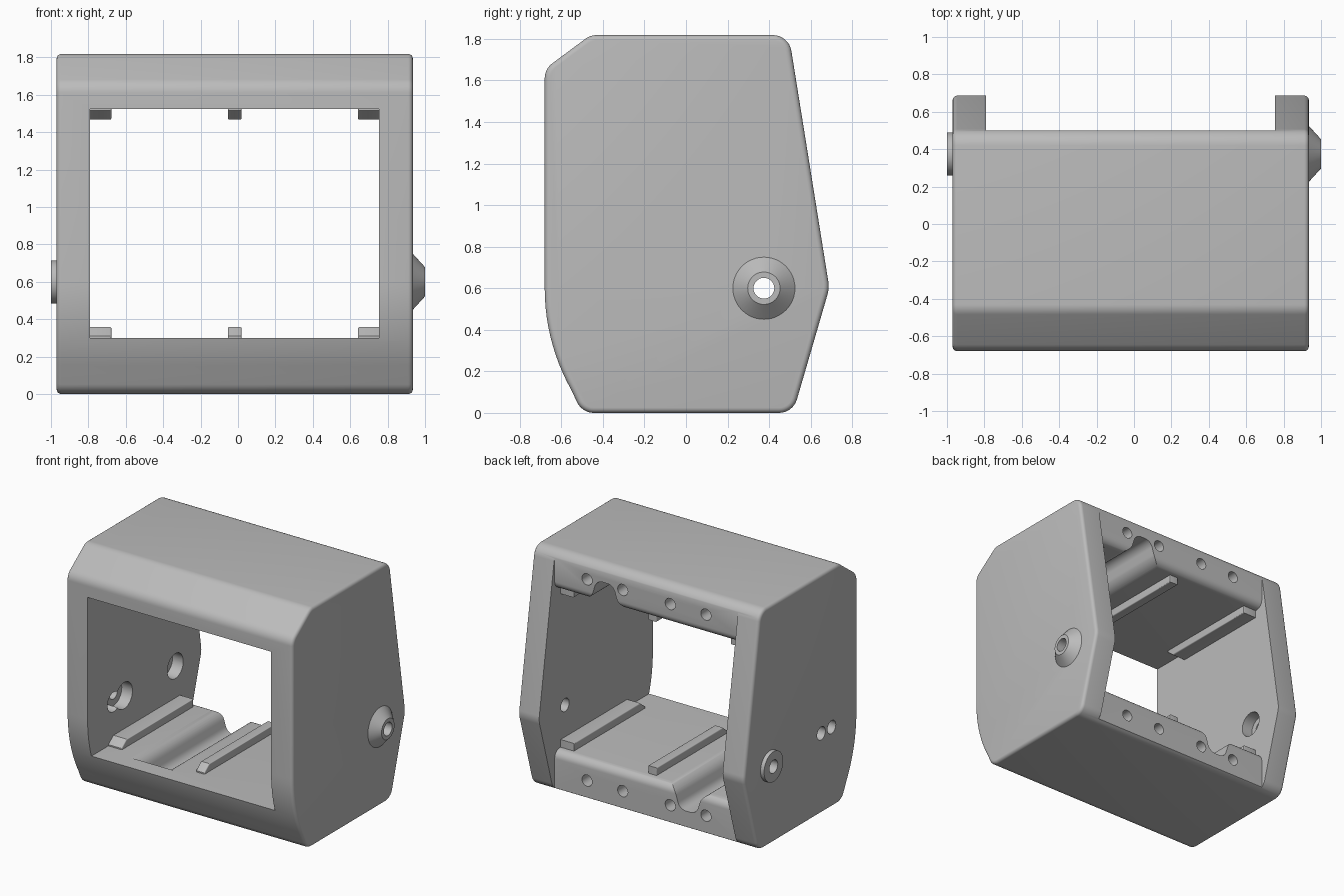
import bpy, bmesh, math
from mathutils import Vector, Matrix

if "Cube" in bpy.data.objects:
    bpy.data.objects.remove(bpy.data.objects["Cube"])

grey = bpy.data.materials.new("plain grey")
grey.use_nodes = True
grey.diffuse_color = (0.5, 0.5, 0.5, 1)
grey.node_tree.nodes["Principled BSDF"].inputs["Base Color"].default_value = (0.5, 0.5, 0.5, 1)

MID = -0.0175                   # middle of the housing in x
LEFT, RIGHT = 0.755, -0.79      # inner wall faces
FLOOR, CEIL = 0.3, 1.525
AXLE = (0.375, 0.6)             # pivot position in y, z


def rounded(points, steps=8):
    """Polygon from (u, v, radius) corners, each replaced by an arc."""
    out = []
    n = len(points)
    for i, (u, v, r) in enumerate(points):
        p = Vector((u, v))
        if r == 0:
            out.append(p)
            continue
        a = (Vector(points[i - 1][:2]) - p).normalized()
        b = (Vector(points[(i + 1) % n][:2]) - p).normalized()
        half = a.angle(b) / 2
        centre = p + (a + b).normalized() * r / math.sin(half)
        start = p + a * r / math.tan(half) - centre
        end = p + b * r / math.tan(half) - centre
        turn = math.atan2(start.x * end.y - start.y * end.x, start.dot(end))
        for k in range(steps + 1):
            out.append(centre + Matrix.Rotation(turn * k / steps, 2) @ start)
    return out


def prism(name, outline, axis, lo, hi, bevel=0):
    """Extrude an outline along x (outline in y, z) or along y (outline in x, z)."""
    bm = bmesh.new()
    def place(p, d):
        return (d, p[0], p[1]) if axis == "x" else (p[0], d, p[1])
    rings = [[bm.verts.new(place(p, d)) for p in outline] for d in (lo, hi)]
    caps = [bm.faces.new(ring) for ring in rings]
    n = len(outline)
    for i in range(n):
        j = (i + 1) % n
        bm.faces.new((rings[0][i], rings[0][j], rings[1][j], rings[1][i]))
    bmesh.ops.recalc_face_normals(bm, faces=bm.faces)
    if bevel:
        edges = [e for f in caps for e in f.edges]
        bmesh.ops.bevel(bm, geom=edges, offset=bevel, segments=4, profile=0.5, affect="EDGES")
    return finish(name, bm)


def rod(name, axis, centre, lo, hi, r_lo, r_hi=None, sides=40):
    """Cylinder or cone along x or y."""
    bm = bmesh.new()
    bmesh.ops.create_cone(bm, cap_ends=True, segments=sides, radius1=r_lo,
                          radius2=r_lo if r_hi is None else r_hi, depth=hi - lo)
    mid = (lo + hi) / 2
    if axis == "x":
        m = Matrix.Translation((mid, *centre)) @ Matrix.Rotation(math.pi / 2, 4, "Y")
    else:
        m = Matrix.Translation((centre[0], mid, centre[1])) @ Matrix.Rotation(-math.pi / 2, 4, "X")
    bm.transform(m)
    return finish(name, bm)


def finish(name, bm):
    me = bpy.data.meshes.new(name)
    bm.to_mesh(me)
    bm.free()
    me.materials.append(grey)
    ob = bpy.data.objects.new(name, me)
    bpy.context.scene.collection.objects.link(ob)
    return ob


def cut(target, tool, keep=False):
    mod = target.modifiers.new("cut", "BOOLEAN")
    mod.operation, mod.solver, mod.object = "DIFFERENCE", "EXACT", tool
    dg = bpy.context.evaluated_depsgraph_get()
    new = bpy.data.meshes.new_from_object(target.evaluated_get(dg))
    target.modifiers.clear()
    target.data = new
    if not keep:
        bpy.data.objects.remove(tool)


# Housing: side profile with a curved lower front, extruded across
arc_r = 1.0
lower_front = []
for k in range(13):
    a = math.radians(32 * k / 12)
    lower_front.append((-0.68 + arc_r * (1 - math.cos(a)), 0.6 - arc_r * math.sin(a), 0))
y, z, _ = lower_front.pop()
corners = [(0.515, 0, 0.09), (0.69, 0.6, 0.15), (0.495, 1.818, 0.09), (-0.46, 1.818, 0.09),
           (-0.68, 1.655, 0.09)] + lower_front + [(-0.5, 0, 0.09)]
housing = prism("housing", rounded(corners), "x", -0.97, 0.935, 0.025)

# Window through the housing, with the rear edges of floor and roof rounded
window = rounded([(-1, FLOOR, 0), (0.5, FLOOR, 0.06), (0.5, -0.3, 0), (1, -0.3, 0),
                  (1, 2.2, 0), (0.5, 2.2, 0), (0.5, CEIL, 0.06), (-1, CEIL, 0)])
cut(housing, prism("window_cutter", window, "x", RIGHT, LEFT))

# Cable grooves: one in the floor, one in the roof
for side in (-1, 1):
    edge = FLOOR - 0.001 if side < 0 else CEIL + 0.001
    edge += 0.002 * -side
    half = [(0.07, 0.165, 0.07), (0.12, 0, 0.1), (0.4, 0, 0), (0.4, -0.2, 0)]
    shape = half + [(-u, d, r) for u, d, r in reversed(half)]
    shape = [(MID + side * 0.35 + u, edge + side * d, r) for u, d, r in shape]
    cut(housing, prism("groove_cutter", rounded(shape), "y", -0.5, 0.8))

# Screw holes in the rear faces of floor and roof
for height in (0.145, 1.675):
    for off in (-0.5, -0.2, 0.2, 0.5):
        cut(housing, rod("screw_cutter", "y", (MID + off, height), 0.25, 0.6, 0.043, sides=24))

# Pivot bosses on the two outer sides
left_boss = rod("left_boss", "x", AXLE, 0.93, 1.0, 0.155, 0.078, 48)
right_boss = rod("right_boss", "x", AXLE, -1.0, -0.96, 0.115, sides=48)

# Pivot bore through both walls and bosses
bore = rod("bore_cutter", "x", AXLE, -1.2, 1.2, 0.05, sides=32)
for part in (housing, left_boss, right_boss):
    cut(part, bore, keep=True)
bpy.data.objects.remove(bore)

# Right wall: pivot recess inside, and two through holes with recesses
cut(housing, rod("recess_cutter", "x", AXLE, -0.88, -0.7, 0.095))
for hole_y, recess in ((-0.24, 0.1), (-0.365, 0.075)):
    cut(housing, rod("recess_cutter", "x", (hole_y, 0.61), -0.88, -0.7, recess))
    cut(housing, rod("hole_cutter", "x", (hole_y, 0.61), -1.1, -0.7, 0.05, sides=24))

# Guide rails on floor and roof, with sloped front ends
parts = [housing, left_boss, right_boss]
for level, base, up in (("floor", FLOOR, 1), ("roof", CEIL, -1)):
    for place, lo, hi in (("right", RIGHT - 0.005, -0.677), ("middle", -0.054, 0.019),
                          ("left", 0.642, LEFT + 0.005)):
        side = [(-0.43, base - 0.01 * up), (-0.43, base + 0.01 * up), (-0.37, base + 0.058 * up),
                (0.43, base + 0.058 * up), (0.43, base - 0.01 * up)]
        parts.append(prism(f"{level}_rail_{place}", side, "x", lo, hi, 0.008))

# Smooth shading with sharp creases
bpy.ops.object.select_all(action="DESELECT")
for ob in parts:
    ob.select_set(True)
bpy.context.view_layer.objects.active = housing
bpy.ops.object.shade_smooth_by_angle(angle=math.radians(30))
